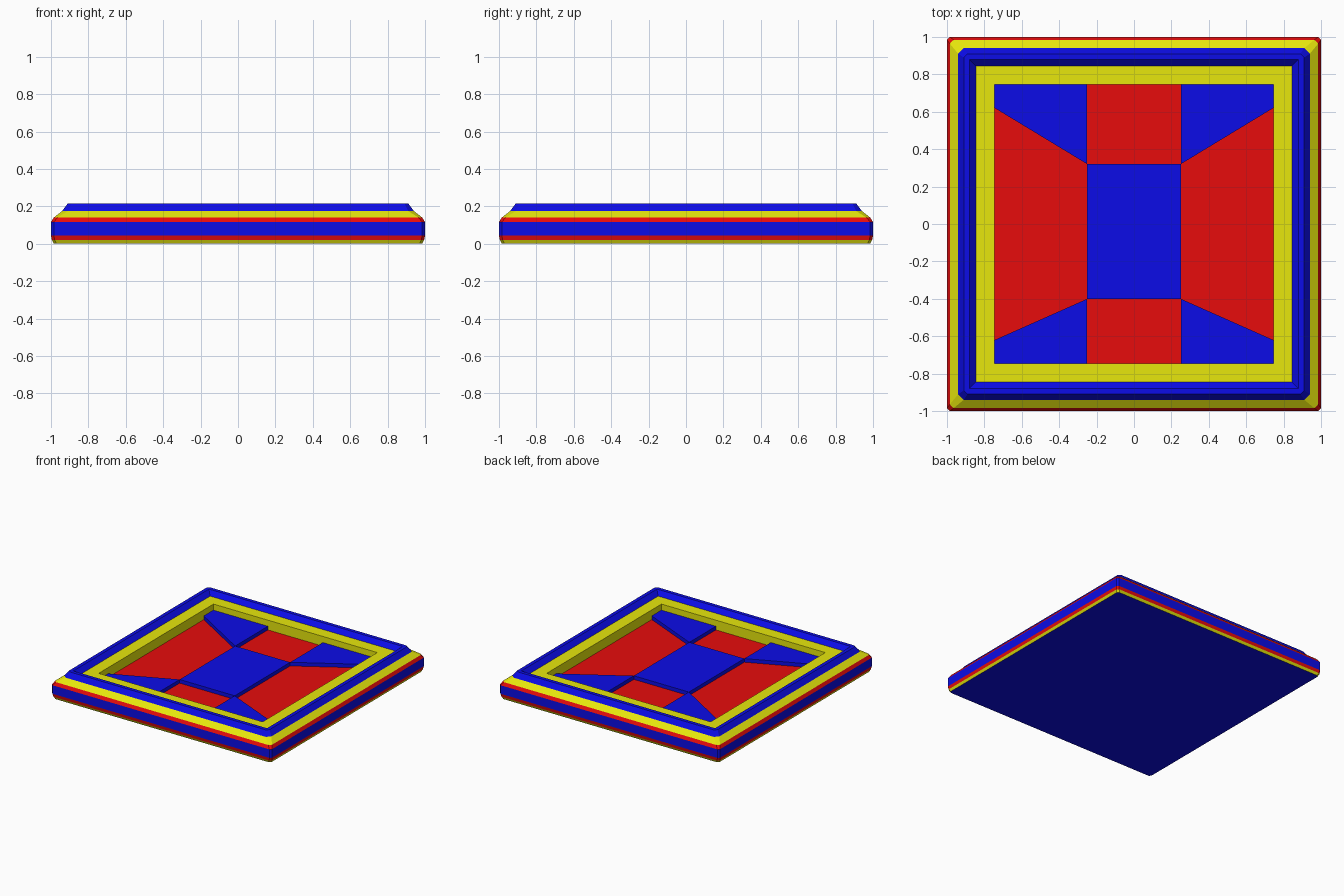
import bpy, bmesh

if "Cube" in bpy.data.objects:
    bpy.data.objects.remove(bpy.data.objects["Cube"], do_unlink=True)


def material(name, colour):
    mat = bpy.data.materials.new(name)
    mat.use_nodes = True
    mat.diffuse_color = (*colour, 1)
    mat.node_tree.nodes["Principled BSDF"].inputs["Base Color"].default_value = (*colour, 1)
    return mat


BLUE = material("blue", (0.004, 0.004, 0.87))
RED = material("red", (0.87, 0.004, 0.004))
YELLOW = material("yellow", (0.87, 0.87, 0.004))
PALETTE = [BLUE, RED, YELLOW]


def finish(name, bm, mats):
    bmesh.ops.remove_doubles(bm, verts=bm.verts, dist=0.0005)
    bmesh.ops.recalc_face_normals(bm, faces=bm.faces)
    mesh = bpy.data.meshes.new(name)
    for mat in mats:
        mesh.materials.append(mat)
    bm.to_mesh(mesh)
    bm.free()
    obj = bpy.data.objects.new(name, mesh)
    bpy.context.collection.objects.link(obj)
    return obj


def ring(bm, half, z, cut):
    """Square loop with its corners cut off."""
    pts = []
    a, b = half, half - cut
    for x, y in ((a, -b), (a, b), (b, a), (-b, a), (-a, b), (-a, -b), (-b, -a), (b, -a)):
        pts.append(bm.verts.new((x, y, z)))
    return pts


def prism(name, outline, low, high, mat):
    bm = bmesh.new()
    face = bm.faces.new([bm.verts.new((x, y, low)) for x, y in outline])
    out = bmesh.ops.extrude_face_region(bm, geom=[face])
    for v in out["geom"]:
        if isinstance(v, bmesh.types.BMVert):
            v.co.z = high
    if face not in bm.faces:
        bm.faces.new([v for v in bm.verts if v.co.z == low])
    return finish(name, bm, [mat])


# Striped frame: half width, height, corner cut, colour of the band up to the next loop
LEDGE, FLOOR, TILE = 0.18, 0.10, 0.13
INNER = 0.745
PROFILE = [
    (0.985, 0.0, 0.015, 2),
    (0.995, 0.02, 0.015, 1),
    (1.0, 0.045, 0.015, 0),
    (1.0, 0.115, 0.015, 1),
    (0.985, 0.14, 0.02, 2),
    (0.94, 0.175, 0.03, 0),
    (0.91, 0.215, 0.02, 0),
    (0.88, 0.215, 0, 0),
    (0.845, LEDGE, 0, 2),
    (INNER, LEDGE, 0, 2),
    (INNER, FLOOR, 0, 1),
]
bm = bmesh.new()
loops = [ring(bm, *row[:3]) for row in PROFILE]
for lower, upper, row in zip(loops, loops[1:], PROFILE):
    for i in range(8):
        j = (i + 1) % 8
        bm.faces.new((lower[i], lower[j], upper[j], upper[i])).material_index = row[3]
bm.faces.new(loops[0][::-1]).material_index = 0   # underside
bm.faces.new(loops[-1]).material_index = 1        # recessed red floor
finish("striped_frame", bm, PALETTE)

# Raised blue tiles in the recess; the red floor shows between them
W, BACK, FRONT = 0.25, 0.32, -0.40
SUNK = FLOOR - 0.01
prism("centre_tile", [(-W, FRONT), (W, FRONT), (W, BACK), (-W, BACK)], SUNK, TILE, BLUE)
for side, s in (("left", 1), ("right", -1)):
    for end, e, y in (("back", 1, BACK), ("front", -1, FRONT)):
        corner = [(s * W, y), (s * INNER, e * 0.62), (s * INNER, e * INNER), (s * W, e * INNER)]
        prism(f"{end}_{side}_tile", corner, SUNK, TILE, BLUE)
